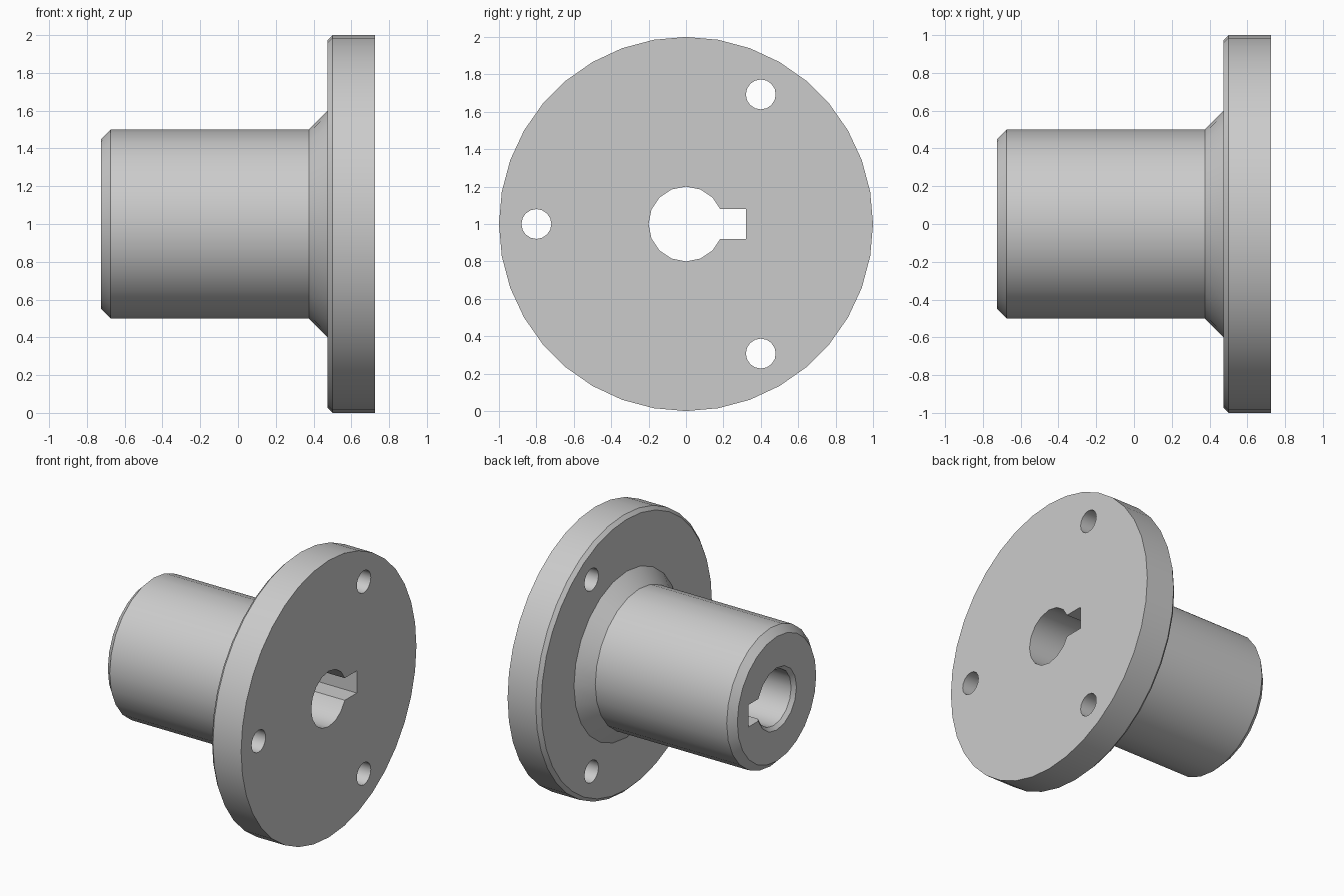
import bpy, bmesh
from math import cos, sin, pi

old = bpy.data.objects.get("Cube")
if old:
    bpy.data.objects.remove(old)

steel = bpy.data.materials.new("grey_steel")
steel.use_nodes = True
GREY = (0.6, 0.6, 0.6, 1)
steel.diffuse_color = GREY
steel.node_tree.nodes["Principled BSDF"].inputs["Base Color"].default_value = GREY


def add_mesh(name, bm):
    bmesh.ops.recalc_face_normals(bm, faces=bm.faces)
    mesh = bpy.data.meshes.new(name)
    bm.to_mesh(mesh)
    bm.free()
    mesh.materials.append(steel)
    obj = bpy.data.objects.new(name, mesh)
    bpy.context.collection.objects.link(obj)
    return obj


def turned(name, profile, sides, y=0, z=1):
    """Closed solid turned about an axis along x; profile holds (x, radius)."""
    bm = bmesh.new()
    angles = [2 * pi * i / sides for i in range(sides)]
    rings = [[bm.verts.new((x, y + r * cos(a), z + r * sin(a))) for a in angles]
             for x, r in profile]
    for a, b in zip(rings, rings[1:]):
        for i in range(sides):
            j = (i + 1) % sides
            bm.faces.new((a[i], a[j], b[j], b[i]))
    bm.faces.new(rings[0])
    bm.faces.new(rings[-1])
    return add_mesh(name, bm)


def combine(target, other, operation):
    mod = target.modifiers.new(operation.lower(), 'BOOLEAN')
    mod.operation = operation
    mod.solver = 'EXACT'
    mod.object = other
    bpy.context.view_layer.objects.active = target
    bpy.ops.object.modifier_apply(modifier=mod.name)
    bpy.data.objects.remove(other)


# Flange disc with a chamfered rear rim
flange = turned("flanged_hub", [(0.475, 0.975), (0.5, 1), (0.725, 1)], 36)

# Hub barrel with a chamfered end and a conical root
hub = turned("hub_barrel", [(-0.725, 0.45), (-0.675, 0.5), (0.375, 0.5),
                            (0.475, 0.6), (0.6, 0.6)], 24)
combine(flange, hub, 'UNION')

# Central bore, countersunk at the hub end
bore = turned("bore_cutter", [(-0.8, 0.3), (-0.7, 0.2), (0.8, 0.2)], 16)
combine(flange, bore, 'DIFFERENCE')

# Keyway running the full length
bm = bmesh.new()
bmesh.ops.create_cube(bm, size=1)
bmesh.ops.scale(bm, vec=(2, 0.32, 0.16), verts=bm.verts)
bmesh.ops.translate(bm, vec=(0, 0.16, 1), verts=bm.verts)
combine(flange, add_mesh("keyway_cutter", bm), 'DIFFERENCE')

# Three bolt holes
for k in range(3):
    a = pi / 3 + k * 2 * pi / 3
    hole = turned("bolt_hole_cutter", [(0.3, 0.08), (0.8, 0.08)], 16,
                  0.8 * cos(a), 1 + 0.8 * sin(a))
    combine(flange, hole, 'DIFFERENCE')

# Smooth round walls, crisp edges
bpy.ops.object.select_all(action='DESELECT')
flange.select_set(True)
bpy.context.view_layer.objects.active = flange
bpy.ops.object.shade_smooth_by_angle(angle=pi / 6)
